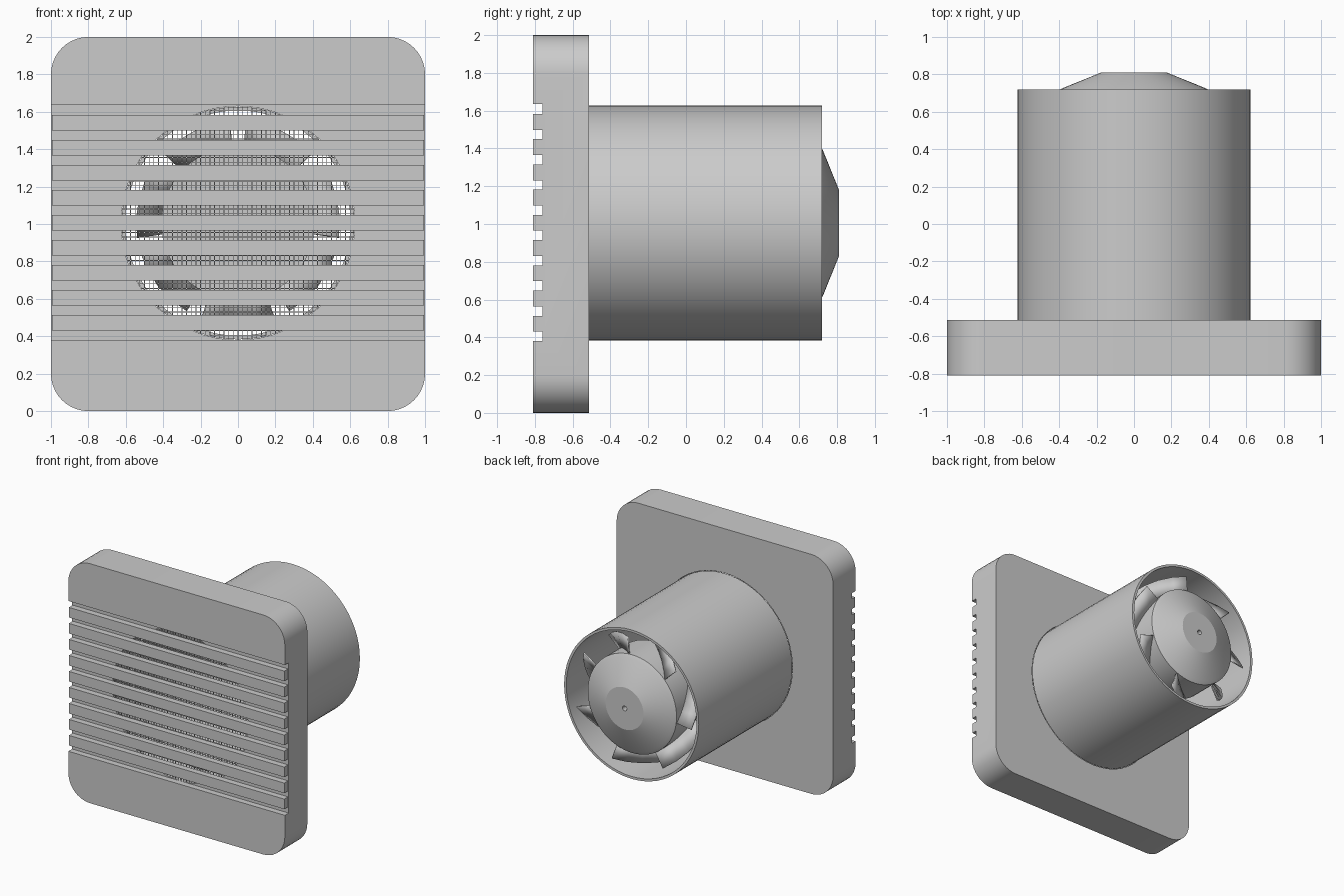
import bpy, bmesh
from math import sin, cos, pi, radians, sqrt

if "Cube" in bpy.data.objects:
    bpy.data.objects.remove(bpy.data.objects["Cube"])

CZ = 1.005          # height of the fan axis
HOLE_R = 0.625


def finish(name, bm, smooth=True):
    bmesh.ops.recalc_face_normals(bm, faces=bm.faces[:])
    me = bpy.data.meshes.new(name)
    bm.to_mesh(me)
    bm.free()
    ob = bpy.data.objects.new(name, me)
    bpy.context.collection.objects.link(ob)
    bpy.ops.object.select_all(action='DESELECT')
    bpy.context.view_layer.objects.active = ob
    ob.select_set(True)
    if smooth:
        bpy.ops.object.shade_smooth_by_angle(angle=radians(20))
    return ob


def add_box(bm, x0, x1, y0, y1, z0, z1):
    vs = bmesh.ops.create_cube(bm, size=1)['verts']
    for v in vs:
        v.co = (x1 if v.co.x > 0 else x0, y1 if v.co.y > 0 else y0, z1 if v.co.z > 0 else z0)


def lathe(name, profile, closed=False, n=64):
    """Revolve (radius, y) points about the fan axis."""
    bm = bmesh.new()
    rings = []
    for r, y in profile:
        rings.append([bm.verts.new((r * cos(2 * pi * i / n), y, CZ + r * sin(2 * pi * i / n)))
                      for i in range(n)])
    pairs = list(zip(rings, rings[1:])) + ([(rings[-1], rings[0])] if closed else [])
    for a, b in pairs:
        for i in range(n):
            j = (i + 1) % n
            bm.faces.new((a[i], a[j], b[j], b[i]))
    if not closed:
        bm.faces.new(rings[0])
        bm.faces.new(rings[-1])
    return finish(name, bm)


def cut(ob, cutter):
    m = ob.modifiers.new("cut", 'BOOLEAN')
    m.operation, m.solver, m.object = 'DIFFERENCE', 'EXACT', cutter
    bpy.context.view_layer.objects.active = ob
    bpy.ops.object.modifier_apply(modifier=m.name)
    bpy.data.objects.remove(cutter)


# Rounded square plate
bm = bmesh.new()
R, outline = 0.2, []
for k, (cx, cz) in enumerate([(0.8, 1.8), (-0.8, 1.8), (-0.8, 0.2), (0.8, 0.2)]):
    for i in range(11):
        a = pi / 2 * (k + i / 10)
        outline.append(bm.verts.new((cx + R * cos(a), -0.81, cz + R * sin(a))))
face = bm.faces.new(outline)
ext = bmesh.ops.extrude_face_region(bm, geom=[face])['geom']
bmesh.ops.translate(bm, vec=(0, 0.297, 0), verts=[v for v in ext if isinstance(v, bmesh.types.BMVert)])
plate = finish("front_plate", bm)

# Recess for the louvres, then the round air opening
bm = bmesh.new()
add_box(bm, -1.1, 1.1, -0.9, -0.76, 0.38, 1.635)
cut(plate, finish("recess_cutter", bm, False))
cut(plate, lathe("opening_cutter", [(HOLE_R, -1), (HOLE_R, -0.4)]))
plate.select_set(True)
bpy.ops.object.shade_smooth_by_angle(angle=radians(20))

# Louvre bars
bm = bmesh.new()
for i in range(9):
    z = 0.472 + i * 0.1336
    add_box(bm, -0.995, 0.995, -0.81, -0.76, z - 0.042, z + 0.042)
finish("louvre_bars", bm, False)

# Fine insect screen clipped to the opening
bm = bmesh.new()
w, pitch, y = 0.002, 0.025, -0.752
for i in range(-24, 25):
    p = i * pitch
    h = sqrt(HOLE_R ** 2 - p * p)
    add_box(bm, p - w, p + w, y - w, y + w, CZ - h, CZ + h)
    add_box(bm, -h, h, y - w, y + w, CZ + p - w, CZ + p + w)
finish("insect_screen", bm, False)

# Duct tube
lathe("duct_tube", [(0.622, -0.513), (0.622, 0.72), (0.602, 0.72), (0.602, -0.513)], closed=True)

# Fan hub with tapered cap and small shaft hole
lathe("fan_hub", [(0.41, 0.42), (0.41, 0.71), (0.385, 0.725), (0.175, 0.81), (0.02, 0.81), (0.02, 0.76)])

# Pitched fan blades
bm = bmesh.new()
N, steps, span = 7, 4, radians(42)
for k in range(N):
    mid = radians(270) + k * 2 * pi / N
    rows = []
    for i in range(steps + 1):
        t = i / steps
        a, y = mid + (t - 0.5) * span, 0.45 + 0.25 * t
        rows.append([bm.verts.new((r * cos(a), y, CZ + r * sin(a))) for r in (0.4, 0.545)])
    for p, q in zip(rows, rows[1:]):
        bm.faces.new((p[0], p[1], q[1], q[0]))
blades = finish("fan_blades", bm)
sol = blades.modifiers.new("thickness", 'SOLIDIFY')
sol.thickness, sol.offset = 0.01, 0
